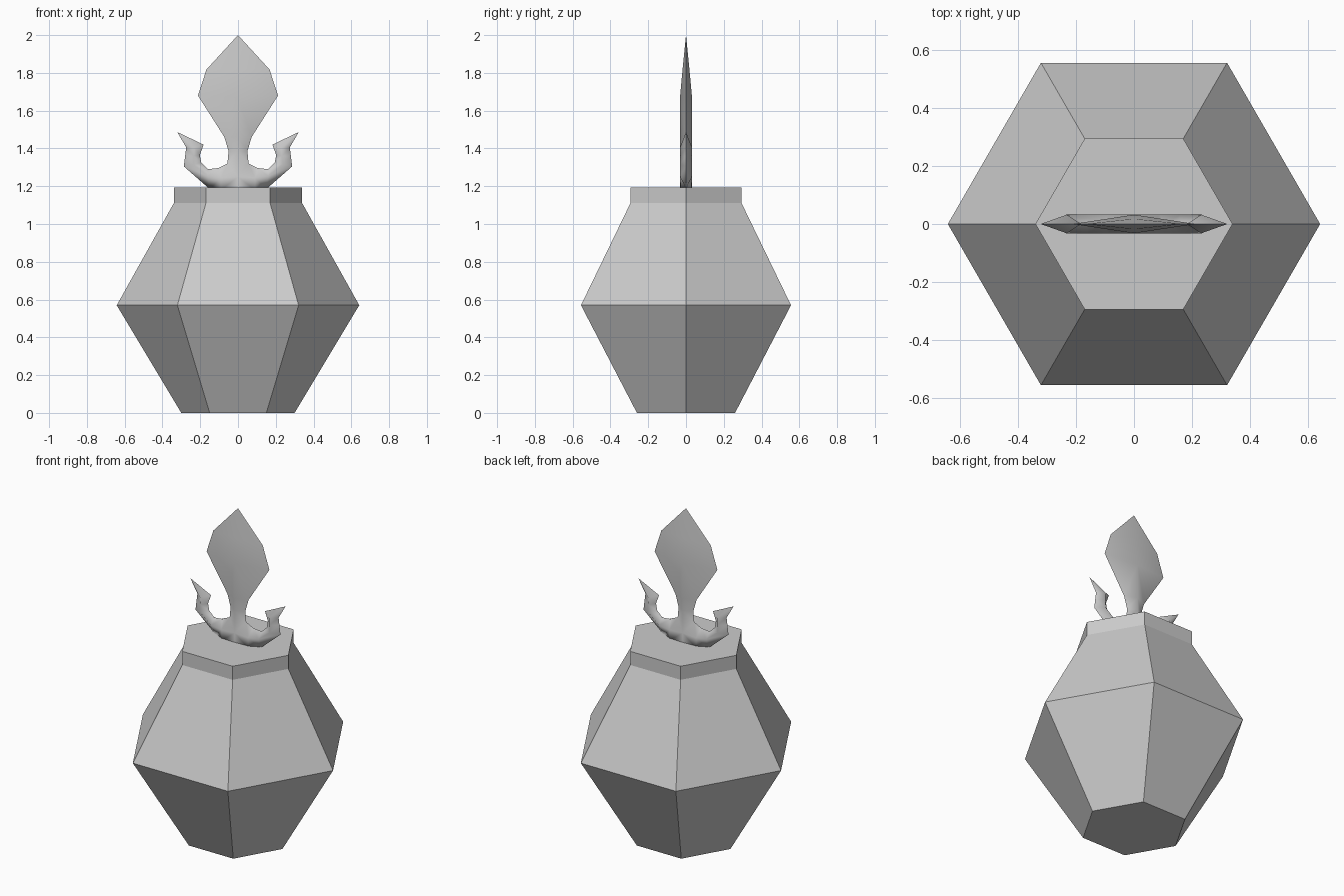
import bpy, bmesh, math

if "Cube" in bpy.data.objects:
    bpy.data.objects.remove(bpy.data.objects["Cube"])


def finish(name, bm):
    bmesh.ops.remove_doubles(bm, verts=bm.verts, dist=0.0005)
    bmesh.ops.holes_fill(bm, edges=bm.edges, sides=0)
    bmesh.ops.recalc_face_normals(bm, faces=bm.faces)
    mesh = bpy.data.meshes.new(name)
    bm.to_mesh(mesh)
    bm.free()
    obj = bpy.data.objects.new(name, mesh)
    bpy.context.collection.objects.link(obj)
    return obj


def loft(bm, rows, closed=False):
    """Join consecutive rows of points with quads."""
    grid = [[bm.verts.new(p) for p in row] for row in rows]
    for a, b in zip(grid, grid[1:]):
        n = len(a)
        for i in range(n if closed else n - 1):
            j = (i + 1) % n
            bm.faces.new((a[i], a[j], b[j], b[i]))


# Six-sided bottle body, with a short vertical collar
bm = bmesh.new()
profile = [(0.30, 0), (0.642, 0.57), (0.34, 1.11), (0.34, 1.193)]
loft(bm, [[(r * math.cos(k * math.pi / 3), r * math.sin(k * math.pi / 3), z)
           for k in range(6)] for r, z in profile], closed=True)
finish("bottle_body", bm)

# Stopper quarter: points are (x, half depth, z)
T = 0.032
tip = (0, 0, 2)
neck = (0.056, 0, 1.32)
hub = (0, T, 1.25)
blade = [  # centre ridge, outer edge
    (tip, tip),
    ((0, 0.018, 1.82), (0.167, 0, 1.818)),
    ((0, T, 1.67), (0.212, 0, 1.68)),
    ((0, T, 1.46), (0.072, 0, 1.46)),
    ((0, T, 1.385), (0.05, 0, 1.385)),
    (hub, neck),
]
hook = (0.322, 0, 1.487)
arm = [  # inner edge, ridge, outer edge
    (neck, hub, (0, T, 1.18)),
    ((0.105, 0, 1.296), (0.09, T, 1.245), (0.09, 0.028, 1.18)),
    ((0.16, 0, 1.29), (0.16, T, 1.255), (0.15, 0, 1.185)),
    ((0.195, 0, 1.325), (0.235, T, 1.315), (0.287, 0, 1.305)),
    ((0.202, 0, 1.365), (0.233, T, 1.36), (0.28, 0, 1.36)),
    ((0.182, 0, 1.42), (0.232, T, 1.405), (0.274, 0, 1.405)),
    (hook, hook, hook),
]

# Mirror the quarter to all four sides
bm = bmesh.new()
for sx in (1, -1):
    for sy in (1, -1):
        for rows in (blade, arm):
            loft(bm, [[(x * sx, y * sy, z) for x, y, z in row] for row in rows])
stopper = finish("stopper_ornament", bm)

stopper.select_set(True)
bpy.context.view_layer.objects.active = stopper
bpy.ops.object.shade_smooth_by_angle(angle=math.radians(80))
